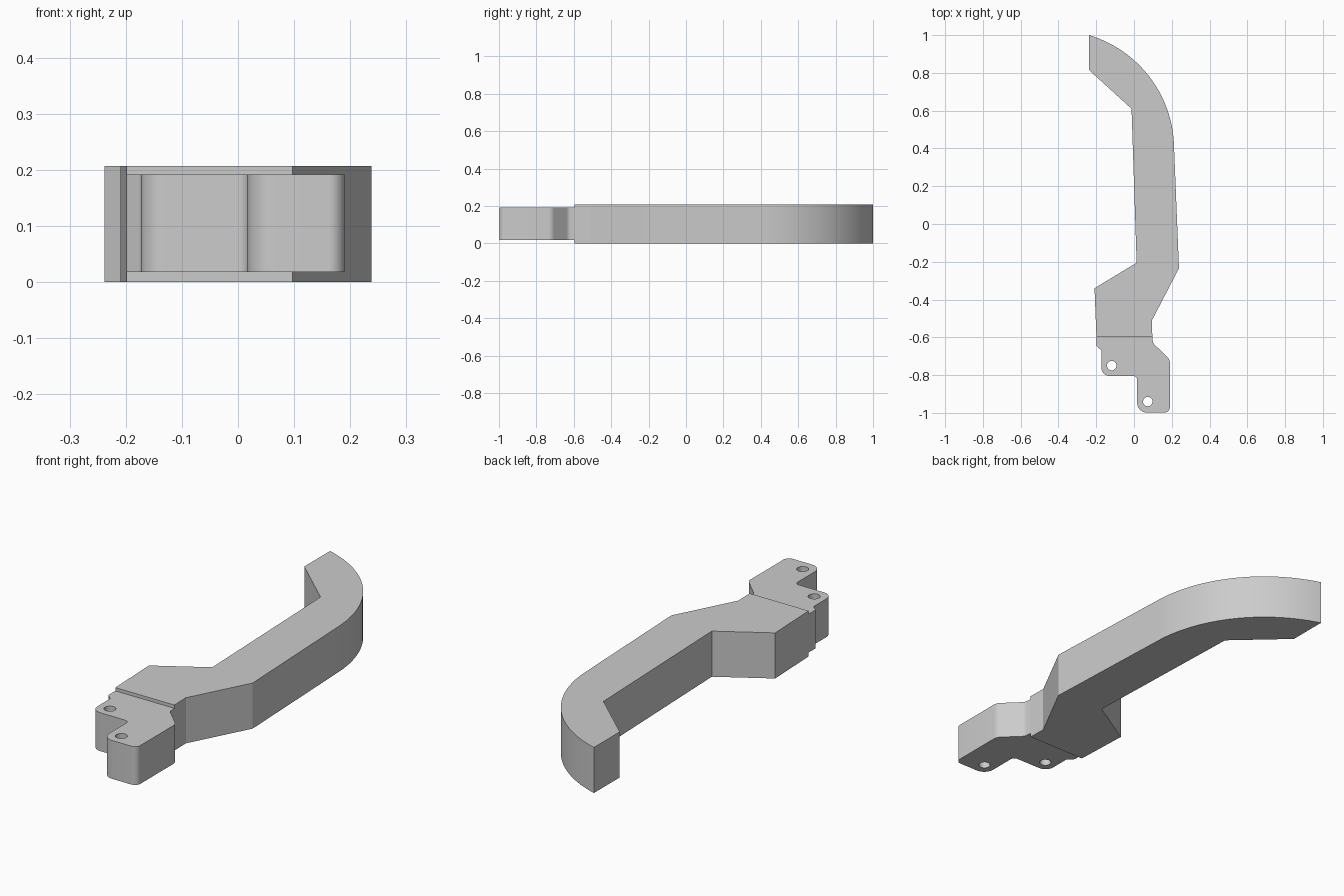
import bpy, bmesh
from math import cos, sin, radians
from mathutils import Vector

cube = bpy.data.objects.get("Cube")
if cube:
    bpy.data.objects.remove(cube, do_unlink=True)

grey = bpy.data.materials.new("plain grey")
grey.use_nodes = True
COLOUR = (0.6, 0.6, 0.6, 1)
grey.diffuse_color = COLOUR
grey.node_tree.nodes["Principled BSDF"].inputs["Base Color"].default_value = COLOUR


def fillet(corners, steps=8):
    """Round each (x, y, radius) corner of an outline."""
    points = []
    for i, (x, y, r) in enumerate(corners):
        p = Vector((x, y))
        if r == 0:
            points.append(p)
            continue
        a = (Vector(corners[i - 1][:2]) - p).normalized()
        b = (Vector(corners[(i + 1) % len(corners)][:2]) - p).normalized()
        half = a.angle(b) / 2
        centre = p + (a + b).normalized() * r / sin(half)
        reach = r * cos(half) / sin(half)
        start, end = p + a * reach - centre, p + b * reach - centre
        for k in range(steps + 1):
            points.append(centre + start.lerp(end, k / steps).normalized() * r)
    return points


def slab(name, outline, low, high):
    """Extrude a flat outline between two heights."""
    bm = bmesh.new()
    face = bm.faces.new([bm.verts.new((x, y, low)) for x, y in outline])
    top = bmesh.ops.extrude_face_region(bm, geom=[face], use_keep_orig=True)["geom"]
    bmesh.ops.translate(bm, vec=(0, 0, high - low),
                        verts=[v for v in top if isinstance(v, bmesh.types.BMVert)])
    bmesh.ops.recalc_face_normals(bm, faces=bm.faces)
    mesh = bpy.data.meshes.new(name)
    bm.to_mesh(mesh)
    bm.free()
    mesh.materials.append(grey)
    obj = bpy.data.objects.new(name, mesh)
    bpy.context.collection.objects.link(obj)
    return obj


def activate(obj):
    bpy.ops.object.select_all(action='DESELECT')
    obj.select_set(True)
    bpy.context.view_layer.objects.active = obj


def arc(x, y, r, first, last, steps):
    turn = [radians(first + (last - first) * k / steps) for k in range(steps + 1)]
    return [(x + r * cos(t), y + r * sin(t)) for t in turn]


# Grip with its curved hooked end
grip_outline = arc(-0.418, 0.396, 0.63, 2.2, 73.4, 32) + [
    (-0.238, 0.815), (-0.013, 0.61), (0.014, -0.205), (-0.209, -0.34),
    (-0.199, -0.595), (0.097, -0.595), (0.095, -0.51), (0.238, -0.235)]
grip = slab("grip", grip_outline, 0, 0.207)

# Thinner stepped mounting tang
tang = slab("mounting_tang", fillet([
    (-0.19, -0.58, 0), (-0.199, -0.595, 0), (-0.199, -0.645, 0.01),
    (-0.173, -0.668, 0.01), (-0.173, -0.805, 0.045), (0.017, -0.805, 0.02),
    (0.017, -0.998, 0.05), (0.19, -0.998, 0.028), (0.19, -0.718, 0.04),
    (0.1, -0.63, 0.03), (0.097, -0.595, 0), (0.085, -0.58, 0)]), 0.018, 0.192)

# Pin holes through both steps
for x, y in ((-0.118, -0.75), (0.073, -0.94)):
    cutter = slab("hole_cutter", arc(x, y, 0.025, 0, 345, 23), -0.1, 0.3)
    cutter.hide_render = True
    cut = tang.modifiers.new("pin hole", 'BOOLEAN')
    cut.operation, cut.solver, cut.object = 'DIFFERENCE', 'EXACT', cutter
    activate(tang)
    bpy.ops.object.modifier_apply(modifier=cut.name)
    bpy.data.objects.remove(cutter, do_unlink=True)

for part in (grip, tang):
    activate(part)
    bpy.ops.object.shade_smooth_by_angle(angle=radians(25))
